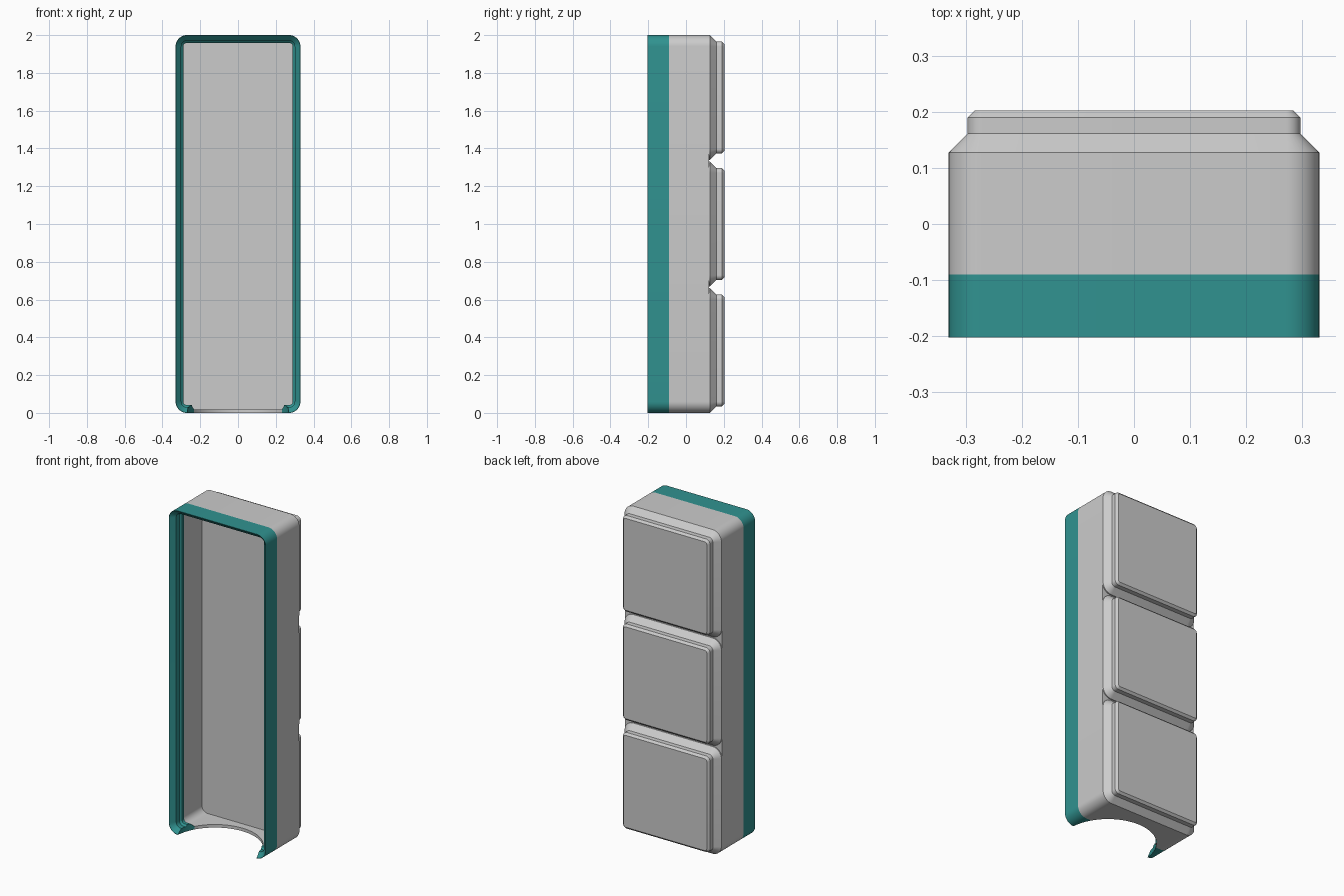
import bpy, bmesh
from math import cos, sin, pi, radians

if "Cube" in bpy.data.objects:
    bpy.data.objects.remove(bpy.data.objects["Cube"])

W, H, D = 0.3305, 2.0, 0.2025      # half width, height, half depth
R, SEGS = 0.06, 10                 # corner radius and steps
SEAM = -0.09                       # where the coloured rim meets the body
WALL = 0.019
PAD, PITCH = 0.661, 0.6695


def ring(bm, inset, y, z0, z1):
    """Rounded rectangle in the xz plane, shrunk by inset."""
    r = max(R - inset, 0.005)
    hx, hz, zc = W - inset - r, (z1 - z0) / 2 - inset - r, (z0 + z1) / 2
    verts = []
    for q, (sx, sz) in enumerate(((1, 1), (-1, 1), (-1, -1), (1, -1))):
        for i in range(SEGS + 1):
            a = (q + i / SEGS) * pi / 2
            verts.append(bm.verts.new((sx * hx + r * cos(a), y, zc + sz * hz + r * sin(a))))
    return verts


def loft(name, profile, z0=0, z1=H, closed=False, caps=()):
    """Sweep an (inset, y) profile around the rounded rectangle."""
    bm = bmesh.new()
    rings = [ring(bm, inset, y, z0, z1) for inset, y in profile]
    pairs = list(zip(rings, rings[1:]))
    if closed:
        pairs.append((rings[-1], rings[0]))
    for a, b in pairs:
        n = len(a)
        for i in range(n):
            j = (i + 1) % n
            bm.faces.new((a[i], a[j], b[j], b[i]))
    for c in caps:
        bm.faces.new(rings[c])
    bmesh.ops.recalc_face_normals(bm, faces=bm.faces)
    if not closed and len(caps) == 1:
        # open shells: make the cap point to the back
        cap = max(bm.faces, key=lambda f: f.calc_center_median().y)
        if cap.normal.y < 0:
            bmesh.ops.reverse_faces(bm, faces=bm.faces)
    me = bpy.data.meshes.new(name)
    bm.to_mesh(me)
    bm.free()
    ob = bpy.data.objects.new(name, me)
    bpy.context.collection.objects.link(ob)
    return ob


def activate(ob):
    bpy.ops.object.select_all(action='DESELECT')
    ob.select_set(True)
    bpy.context.view_layer.objects.active = ob


# hollow body, open to the front
body = loft("bin_body", [(WALL, 0.092), (WALL, SEAM), (0, SEAM), (0, 0.121)], caps=(0, -1))

# stacking rim with stepped inner profile and sloped support
rim = loft("stacking_rim", [(0, SEAM), (0, -D), (0.002, -D), (0.030, -D + 0.029),
                            (0.030, -D + 0.059), (0.041, -D + 0.070),
                            (0.041, -0.112), (WALL, SEAM)], closed=True)
teal = bpy.data.materials.new("teal")
teal.diffuse_color = (0.03, 0.29, 0.28, 1)
teal.use_nodes = True
teal.node_tree.nodes["Principled BSDF"].inputs["Base Color"].default_value = teal.diffuse_color
rim.data.materials.append(teal)

# three stepped pads on the back
pads = [loft(f"back_pad_{i + 1}", [(0, 0.121), (0, 0.127), (0.034, 0.161), (0.034, 0.190), (0.047, D)],
             i * PITCH, i * PITCH + PAD, caps=(-1,)) for i in range(3)]

# round notch through the bottom wall
bpy.ops.mesh.primitive_cylinder_add(vertices=96, radius=0.27, depth=0.3, location=(0, -0.225, -0.05))
cutter = bpy.context.object
cutter.name = "notch_cutter"
cutter.hide_render = True
for ob in (body, rim):
    mod = ob.modifiers.new("notch", 'BOOLEAN')
    mod.operation, mod.object, mod.solver = 'DIFFERENCE', cutter, 'EXACT'
    activate(ob)
    bpy.ops.object.modifier_apply(modifier=mod.name)
    # drop the hidden faces along the seam
    bm = bmesh.new()
    bm.from_mesh(ob.data)
    hidden = [f for f in bm.faces if all(abs(v.co.y - SEAM) < 1e-5 for v in f.verts)]
    bmesh.ops.delete(bm, geom=hidden, context='FACES')
    bm.to_mesh(ob.data)
    bm.free()
bpy.data.objects.remove(cutter)

for ob in [body, rim] + pads:
    activate(ob)
    bpy.ops.object.shade_smooth_by_angle(angle=radians(25))
